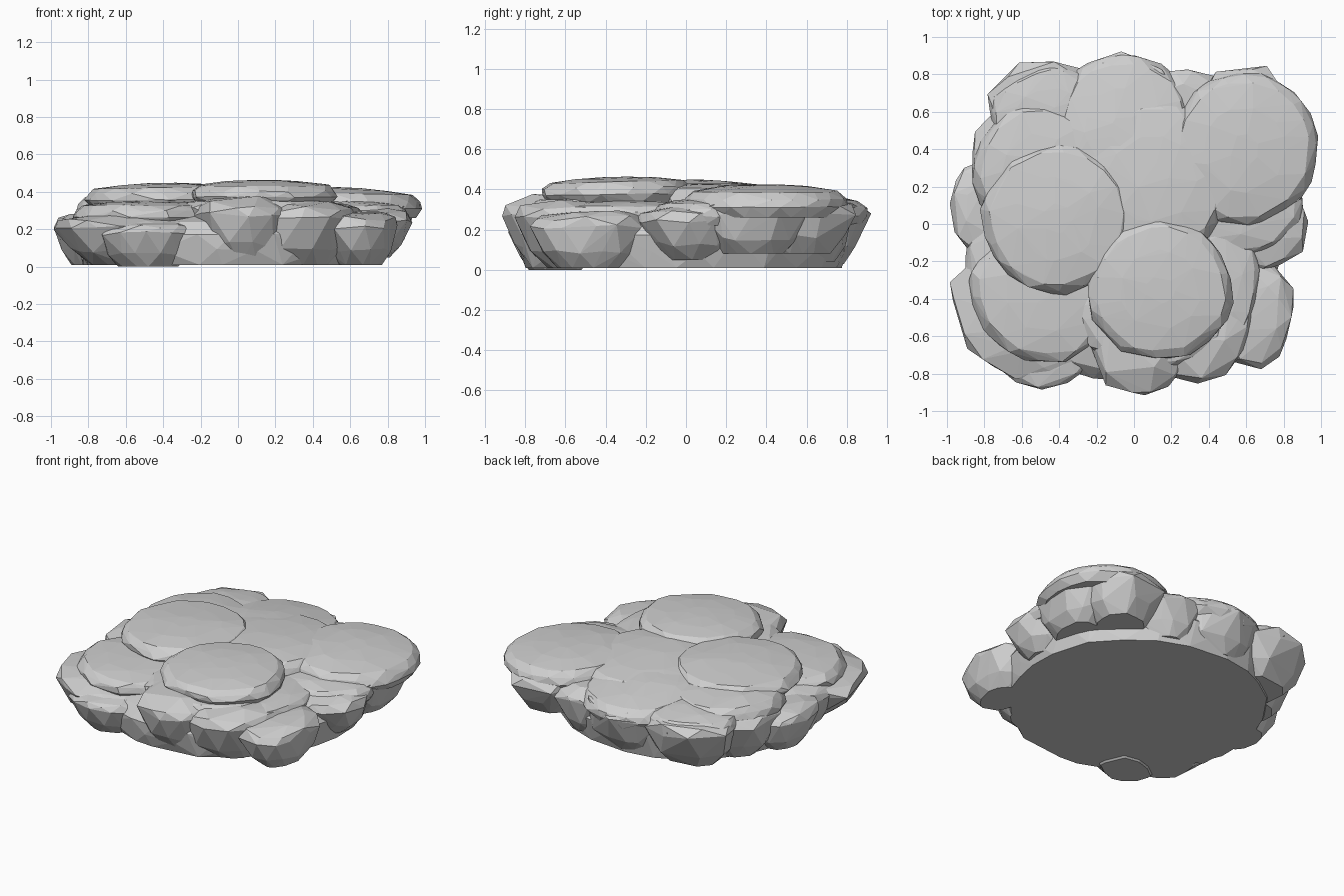
import bpy, bmesh, math, random

random.seed(11)

cube = bpy.data.objects.get("Cube")
if cube:
    bpy.data.objects.remove(cube, do_unlink=True)

stone = bpy.data.materials.new("grey_stone")
stone.use_nodes = True
stone.diffuse_color = (0.62, 0.62, 0.62, 1)
stone.node_tree.nodes["Principled BSDF"].inputs["Base Color"].default_value = (0.62, 0.62, 0.62, 1)

# Cross-sections as (radius factor, height factor)
CORE = [(0.95, 0), (0.98, 0.3), (1, 0.6), (0.93, 0.85), (0.75, 1)]
SLAB = [(0.92, 0), (1, 0.35), (0.97, 0.6), (0.88, 0.83), (0.55, 0.95), (0.2, 1)]
BOULDER = [(0.55, 0), (0.8, 0.3), (1, 0.76), (0.91, 0.92), (0.6, 1)]


def rock(name, centre, radii, heights, profile, sides, rough, tilt=(0, 0)):
    """Faceted stone: hull of uneven rings, with a gently tilted top."""
    bm = bmesh.new()
    low, high = heights
    outline = [1 + random.uniform(-rough, rough) for _ in range(sides)]
    for level, (r, h) in enumerate(profile):
        for i in range(sides):
            a = (i + 0.5 * (level % 2) + random.uniform(-0.3, 0.3)) * math.tau / sides
            k = r * outline[i] * (1 + random.uniform(-rough, rough) * 0.6)
            dx, dy = radii[0] * k * math.cos(a), radii[1] * k * math.sin(a)
            z = low + (high - low) * h
            if level:
                z += random.uniform(-rough, rough) * 0.7 * (high - low)
                z += h * (tilt[0] * dx + tilt[1] * dy)
            bm.verts.new((centre[0] + dx, centre[1] + dy, z))
    hull = bmesh.ops.convex_hull(bm, input=bm.verts)
    loose = {v for v in hull["geom_interior"] + hull["geom_unused"]
             if isinstance(v, bmesh.types.BMVert)}
    bmesh.ops.delete(bm, geom=list(loose), context="VERTS")
    bmesh.ops.recalc_face_normals(bm, faces=bm.faces)
    mesh = bpy.data.meshes.new(name)
    bm.to_mesh(mesh)
    bm.free()
    mesh.materials.append(stone)
    obj = bpy.data.objects.new(name, mesh)
    bpy.context.collection.objects.link(obj)


# Solid middle of the outcrop
rock("core", (-0.03, -0.01), (0.85, 0.83), (0.01, 0.28), CORE, 24, 0.02)

# Chunky boulders around the foot
for name, centre, radii, heights in [
    ("front_left_boulder", (-0.57, -0.46), (0.4, 0.37), (0.01, 0.27)),
    ("front_left_small_boulder", (-0.48, -0.65), (0.29, 0.23), (0, 0.23)),
    ("front_boulder", (0.03, -0.58), (0.27, 0.34), (0.01, 0.36)),
    ("front_right_boulder", (0.32, -0.5), (0.32, 0.33), (0.01, 0.33)),
    ("right_front_boulder", (0.65, -0.47), (0.22, 0.29), (0.01, 0.28)),
    ("right_boulder", (0.67, 0.02), (0.25, 0.28), (0.05, 0.31)),
    ("right_back_boulder", (0.7, 0.33), (0.26, 0.3), (0.08, 0.35)),
    ("back_right_boulder", (0.59, 0.58), (0.27, 0.26), (0.08, 0.35)),
    ("back_middle_boulder", (0.27, 0.62), (0.24, 0.21), (0.04, 0.33)),
    ("back_boulder", (-0.06, 0.62), (0.32, 0.31), (0.03, 0.34)),
    ("back_left_boulder", (-0.48, 0.57), (0.31, 0.31), (0.02, 0.33)),
    ("left_back_boulder", (-0.63, 0.34), (0.25, 0.3), (0.02, 0.33)),
    ("left_boulder", (-0.77, 0.09), (0.23, 0.28), (0.01, 0.27)),
    ("left_front_boulder", (-0.7, -0.2), (0.22, 0.28), (0.01, 0.28)),
]:
    rock(name, centre, radii, heights, BOULDER, 12, 0.08)

# Middle ledges, stepping in above the boulders
for name, centre, radii, heights in [
    ("front_left_ledge", (-0.47, -0.36), (0.41, 0.38), (0.22, 0.35)),
    ("front_ledge", (0.1, -0.46), (0.42, 0.33), (0.24, 0.37)),
    ("right_front_ledge", (0.46, -0.28), (0.21, 0.4), (0.2, 0.34)),
    ("right_ledge", (0.55, 0.1), (0.36, 0.27), (0.22, 0.35)),
    ("left_back_ledge", (-0.5, 0.28), (0.36, 0.37), (0.24, 0.4)),
    ("back_left_ledge", (-0.45, 0.57), (0.32, 0.29), (0.22, 0.36)),
]:
    rock(name, centre, radii, heights, SLAB, 18, 0.04)

# Broad flat slabs on top
for name, centre, radii, heights, tilt in [
    ("back_slab", (-0.05, 0.5), (0.38, 0.42), (0.22, 0.4), (0, -0.1)),
    ("middle_slab", (0.1, 0.24), (0.42, 0.42), (0.28, 0.425), (0, -0.04)),
    ("back_right_slab", (0.59, 0.4), (0.4, 0.41), (0.26, 0.42), (-0.04, 0)),
    ("left_slab", (-0.41, 0.03), (0.4, 0.4), (0.31, 0.445), (0.02, 0)),
    ("front_slab", (0.14, -0.35), (0.39, 0.38), (0.33, 0.46), (0, 0.03)),
]:
    rock(name, centre, radii, heights, SLAB, 20, 0.03, tilt)
